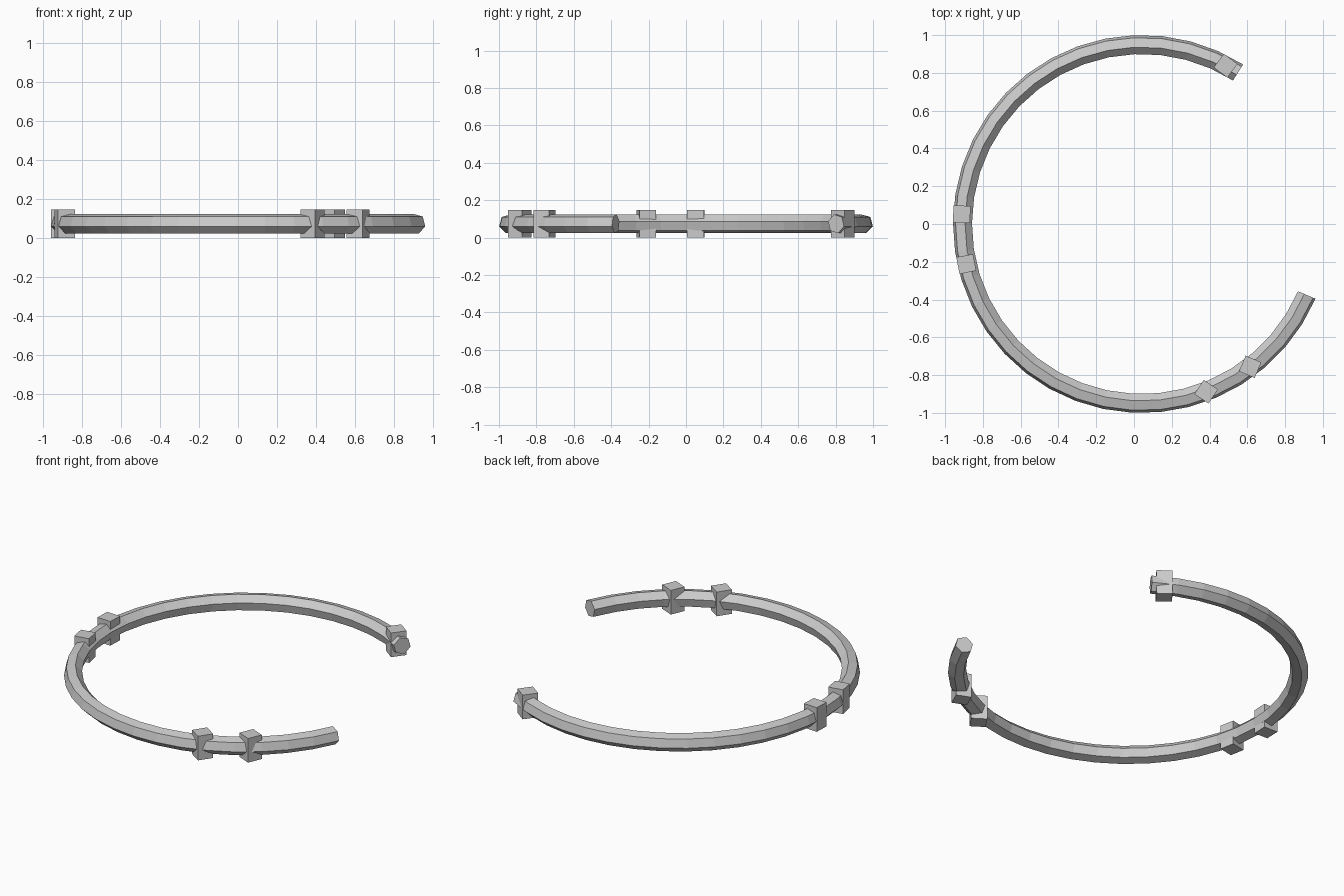
import bpy, bmesh
from math import cos, sin, radians

if "Cube" in bpy.data.objects:
    bpy.data.objects.remove(bpy.data.objects["Cube"], do_unlink=True)

CENTRE_X, MID_Z = 0.042, 0.074
RING_R, TUBE_R = 0.95, 0.052
START, END, STEPS, SIDES = 57.6, 336.7, 32, 6
TILT = -15

grey = bpy.data.materials.new("light_grey")
grey.use_nodes = True
colour = (0.6, 0.6, 0.6, 1)
grey.diffuse_color = colour
grey.node_tree.nodes["Principled BSDF"].inputs["Base Color"].default_value = colour


def finish(bm, name):
    bmesh.ops.recalc_face_normals(bm, faces=bm.faces)
    mesh = bpy.data.meshes.new(name)
    bm.to_mesh(mesh)
    bm.free()
    mesh.materials.append(grey)
    obj = bpy.data.objects.new(name, mesh)
    bpy.context.collection.objects.link(obj)
    return obj


# Open ring: a tilted hexagon swept along the arc, capped at both ends
bm = bmesh.new()
loops = []
for i in range(STEPS + 1):
    a = radians(START + (END - START) * i / STEPS)
    loop = []
    for k in range(SIDES):
        t = radians(TILT + 360 * k / SIDES)
        r = RING_R + TUBE_R * cos(t)
        loop.append(bm.verts.new((CENTRE_X + r * cos(a), r * sin(a), MID_Z + TUBE_R * sin(t))))
    loops.append(loop)
for p, q in zip(loops, loops[1:]):
    for k in range(SIDES):
        n = (k + 1) % SIDES
        bm.faces.new((p[k], p[n], q[n], q[k]))
bm.faces.new(loops[0])
bm.faces.new(loops[-1])
finish(bm, "open_ring")

# Square blocks threaded on the ring: x, y, turn in degrees
blocks = {
    "block_back_end": (0.485, 0.838, -37),
    "block_right_back": (-0.912, 0.052, -2),
    "block_right_front": (-0.888, -0.212, 11),
    "block_front_inner": (0.382, -0.888, -34),
    "block_front_outer": (0.615, -0.756, -23),
}
for name, (x, y, turn) in blocks.items():
    bm = bmesh.new()
    bmesh.ops.create_cube(bm, size=1)
    bmesh.ops.scale(bm, vec=(0.09, 0.09, 2 * MID_Z), verts=bm.verts)
    block = finish(bm, name)
    block.location = (x, y, MID_Z)
    block.rotation_euler.z = radians(turn)
